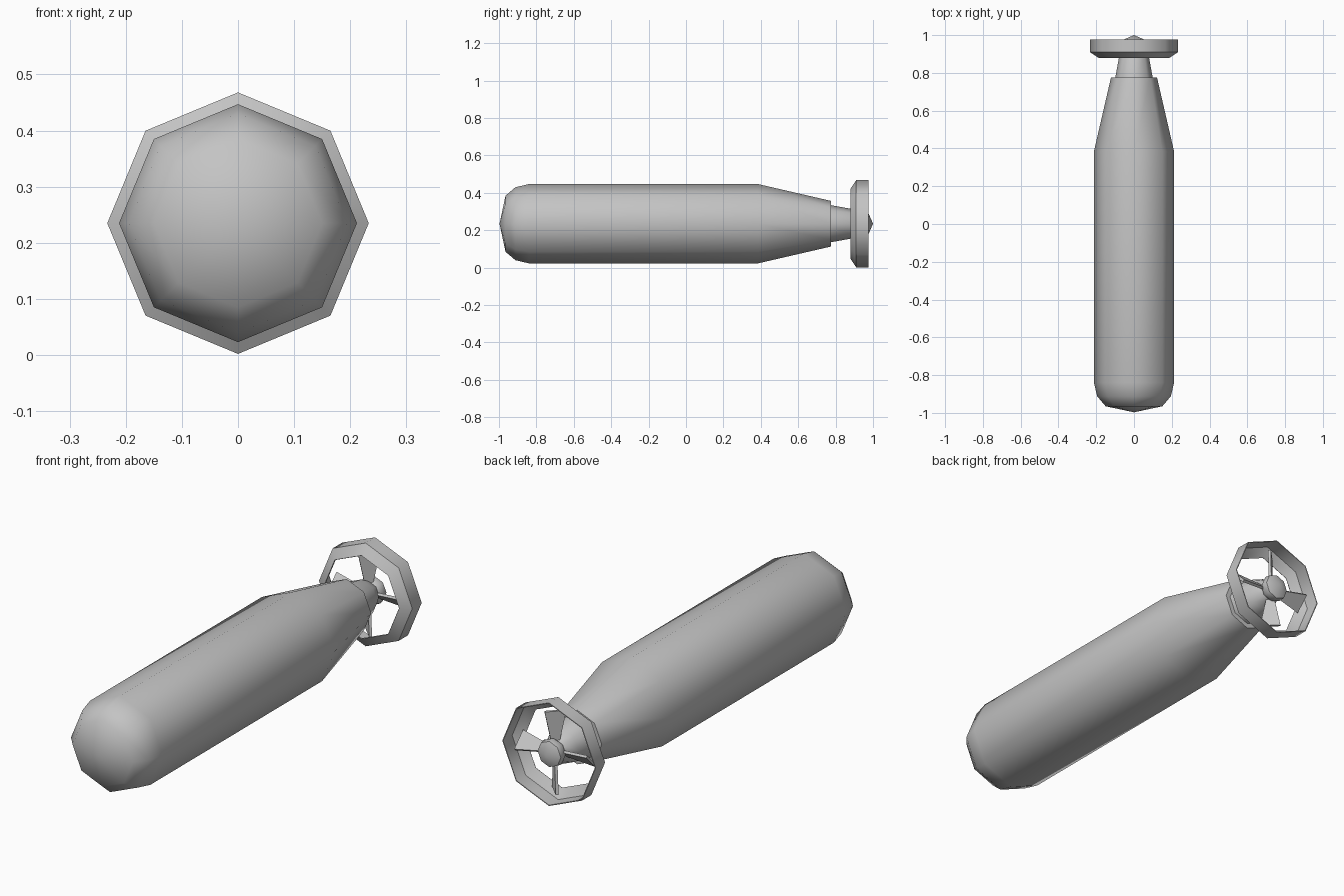
import bpy, bmesh, math
from mathutils import Matrix, Vector

if "Cube" in bpy.data.objects:
    bpy.data.objects.remove(bpy.data.objects["Cube"])

SIDES = 8
AXIS_Z = 0.235

grey = bpy.data.materials.new("plain grey")
grey.use_nodes = True
grey.diffuse_color = (0.55, 0.55, 0.55, 1)
grey.node_tree.nodes["Principled BSDF"].inputs["Base Color"].default_value = grey.diffuse_color


def finish(name, bm, smooth=True):
    bmesh.ops.recalc_face_normals(bm, faces=bm.faces)
    mesh = bpy.data.meshes.new(name)
    bm.to_mesh(mesh)
    bm.free()
    mesh.materials.append(grey)
    obj = bpy.data.objects.new(name, mesh)
    obj.location.z = AXIS_Z
    bpy.context.collection.objects.link(obj)
    if smooth:
        bpy.ops.object.select_all(action="DESELECT")
        obj.select_set(True)
        bpy.context.view_layer.objects.active = obj
        bpy.ops.object.shade_smooth_by_angle(angle=math.radians(50))
    return obj


def lathe(name, profile, closed=False):
    """Spin (radius, y) points around the long axis."""
    bm = bmesh.new()
    points = profile + profile[:1] if closed else profile
    verts = [bm.verts.new((0, y, r)) for r, y in points]
    edges = [bm.edges.new(pair) for pair in zip(verts, verts[1:])]
    bmesh.ops.spin(bm, geom=verts + edges, cent=(0, 0, 0), axis=(0, 1, 0),
                   angle=math.tau, steps=SIDES, use_merge=False)
    bmesh.ops.remove_doubles(bm, verts=bm.verts, dist=0.0005)
    return finish(name, bm)


# Hull with domed nose and tapered stern
lathe("hull", [(0, -0.997), (0.15, -0.965), (0.195, -0.912), (0.212, -0.84),
               (0.212, 0.385), (0.122, 0.775), (0, 0.775)])

# Narrow tail cone behind the hull step
lathe("tail_cone", [(0.1, 0.77), (0.08, 0.88), (0.05, 0.935), (0, 0.935)])

# Propeller hub
lathe("propeller_hub", [(0, 0.91), (0.045, 0.92), (0.062, 0.95), (0.058, 0.975), (0, 1.0)])

# Thin shroud ring with a front lip sloping inward
lathe("propeller_ring", [(0.188, 0.88), (0.233, 0.91), (0.233, 0.977),
                         (0.229, 0.977), (0.229, 0.912), (0.186, 0.883)], closed=True)

# Four pitched blades that widen toward the tip
bm = bmesh.new()
chord = Vector((1, 1, 0)).normalized()
thick = Vector((1, -1, 0)).normalized() * 0.006
for i in range(4):
    turn = Matrix.Rotation(i * math.pi / 2, 3, "Y")
    rings = []
    for radius, half in ((0.03, 0.015), (0.18, 0.045)):
        corners = [chord * half * a + thick * b + Vector((0, 0.932, radius))
                   for a, b in ((-1, -1), (1, -1), (1, 1), (-1, 1))]
        rings.append([bm.verts.new(turn @ c) for c in corners])
    root, tip = rings
    bm.faces.new(root)
    bm.faces.new(tip)
    for k in range(4):
        n = (k + 1) % 4
        bm.faces.new((root[k], root[n], tip[n], tip[k]))
finish("propeller_blades", bm, smooth=False)
